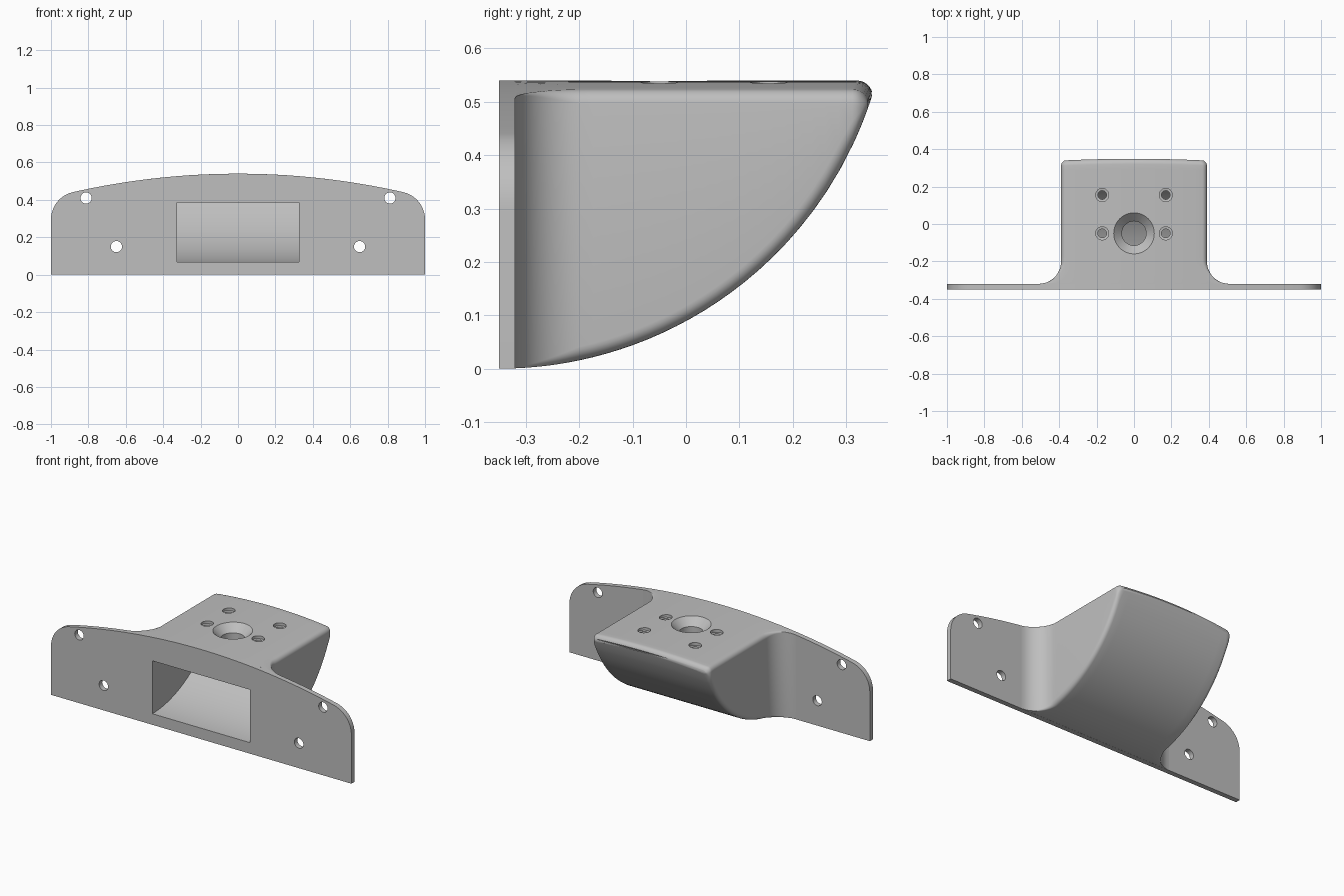
import bpy, bmesh, math
from math import sin, cos, sqrt, pi

cube = bpy.data.objects.get("Cube")
if cube:
    bpy.data.objects.remove(cube, do_unlink=True)

grey = bpy.data.materials.new("plain grey")
grey.use_nodes = True
grey.diffuse_color = (0.52, 0.52, 0.52, 1)
grey.node_tree.nodes["Principled BSDF"].inputs["Base Color"].default_value = (0.52, 0.52, 0.52, 1)

TOP, CROWN = 0.54, 4.0            # crowned top edge
SWEEP, SWEEP_Y = 0.733, -0.35     # round underside
HALF, FLARE, BACK = 0.39, 0.12, 0.32
EDGE, WALL = 0.03, 0.0665


def loft(name, rings):
    """Skin a list of equal-length point rings and cap both ends."""
    bm = bmesh.new()
    rows = [[bm.verts.new(p) for p in ring] for ring in rings]
    n = len(rows[0])
    for a, b in zip(rows, rows[1:]):
        for i in range(n):
            j = (i + 1) % n
            bm.faces.new((a[i], a[j], b[j], b[i]))
    bm.faces.new(rows[0])
    bm.faces.new(rows[-1])
    bmesh.ops.recalc_face_normals(bm, faces=bm.faces)
    mesh = bpy.data.meshes.new(name)
    bm.to_mesh(mesh)
    bm.free()
    mesh.materials.append(grey)
    ob = bpy.data.objects.new(name, mesh)
    bpy.context.collection.objects.link(ob)
    return ob


def bore(name, x, y, z, steps, axis="Z", sides=40):
    """Stepped round cutter; steps are (radius, distance along axis)."""
    rings = []
    for r, d in steps:
        ring = []
        for i in range(sides):
            u, v = r * cos(2 * pi * i / sides), r * sin(2 * pi * i / sides)
            ring.append((x + u, y + v, z + d) if axis == "Z" else (x + u, y + d, z + v))
        rings.append(ring)
    return loft(name, rings)


def cut(ob, cutters):
    bpy.context.view_layer.objects.active = ob
    for c in cutters:
        mod = ob.modifiers.new("cut", "BOOLEAN")
        mod.operation = "DIFFERENCE"
        mod.solver = "EXACT"
        mod.object = c
        bpy.ops.object.modifier_apply(modifier=mod.name)


def drop(x):
    return CROWN - sqrt(CROWN ** 2 - x * x)


def rounding(y):
    """How far a surface falls back over the rounded rear edge."""
    t = min(max(y - BACK, 0), EDGE)
    return EDGE - sqrt(EDGE ** 2 - t * t)


def section(y, half):
    """Cross-section of the body at depth y."""
    half -= rounding(y)
    r = max(0.001, 0.025 * min(1, (y + 0.32) / FLARE))
    columns = [((half - r) * i / 8, 0) for i in range(9)]
    columns += [(half - r + r * sin(a * pi / 12), 1 - cos(a * pi / 12)) for a in range(1, 7)]
    upper, lower = [], []
    for x, f in columns:
        yy = y - 0.5 * drop(x) * max(0, y) / 0.35
        high = TOP - drop(x) - rounding(y)
        rise = sqrt(SWEEP ** 2 - (yy - SWEEP_Y) ** 2)
        low = SWEEP - rise
        gap = (high - low) * 0.45
        upper.append((x, yy, high - f * min(r, gap)))
        lower.append((x, yy, low + f * min(r * SWEEP / rise, gap)))
    right = upper + lower[::-1]
    left = [(-px, py, pz) for px, py, pz in right[1:-1]]
    return right + left[::-1]


# Body with flared root, round underside and softened edges
stations = [(-0.2 - FLARE * cos(i * pi / 24), HALF + FLARE * (1 - sin(i * pi / 24)))
            for i in range(13)]
stations += [(-0.2 + 0.52 * i / 20, HALF) for i in range(1, 21)]
stations += [(BACK + 0.0285 * sin(i * pi / 12), HALF) for i in range(1, 7)]
body = loft("bracket_body", [section(y, h) for y, h in stations])

# Mounting plate with crowned top and round corners
corner, reach = 0.15, 0.85
mid_z = TOP - CROWN
corner_z = mid_z + sqrt((CROWN - corner) ** 2 - reach ** 2)
tilt = math.asin(reach / (CROWN - corner))
half_edge = [(CROWN * sin(tilt * i / 16), mid_z + CROWN * cos(tilt * i / 16)) for i in range(17)]
for i in range(1, 11):
    a = tilt + (pi / 2 - tilt) * i / 10
    half_edge.append((reach + corner * sin(a), corner_z + corner * cos(a)))
half_edge.append((1, 0))
outline = half_edge + [(-x, z) for x, z in half_edge[:0:-1]]
plate = loft("mounting_plate", [[(x, y, z) for x, z in outline] for y in (-0.35, -0.32)])

# Hollow following the underside, open at the front
inner, ceiling = SWEEP - WALL, 0.385
end = math.acos((SWEEP - ceiling) / inner)
pocket = [(-0.4, ceiling), (-0.4, WALL)]
pocket += [(SWEEP_Y + inner * sin(end * i / 28), SWEEP - inner * cos(end * i / 28)) for i in range(29)]
hollow = loft("hollow_cutter", [[(x, y, z) for y, z in pocket] for x in (-0.325, 0.325)])

# Countersunk centre hole and four stepped screw holes
top_cutters = [bore("centre_cutter", 0, -0.05, TOP,
                    [(0.065, -0.19), (0.065, -0.045), (0.11, 0), (0.15, 0.04)])]
side_cutters = []
for s in (-1, 1):
    for y in (-0.05, 0.155):
        top_cutters.append(bore("screw_cutter", s * 0.17, y, TOP,
                                [(0.023, -0.19), (0.023, -0.022), (0.035, -0.02), (0.035, 0.04)]))
    for x, z in ((0.812, 0.41), (0.65, 0.15)):
        side_cutters.append(bore("plate_cutter", s * x, -0.335, z,
                                 [(0.03, -0.1), (0.03, 0.1)], "Y"))

cut(body, [hollow] + top_cutters)
cut(plate, [hollow] + side_cutters)
for c in [hollow] + top_cutters + side_cutters:
    bpy.data.objects.remove(c, do_unlink=True)

# Smooth curved faces, keep real edges crisp
for ob in (body, plate):
    bpy.ops.object.select_all(action="DESELECT")
    ob.select_set(True)
    bpy.context.view_layer.objects.active = ob
    bpy.ops.object.shade_smooth_by_angle(angle=math.radians(32))
